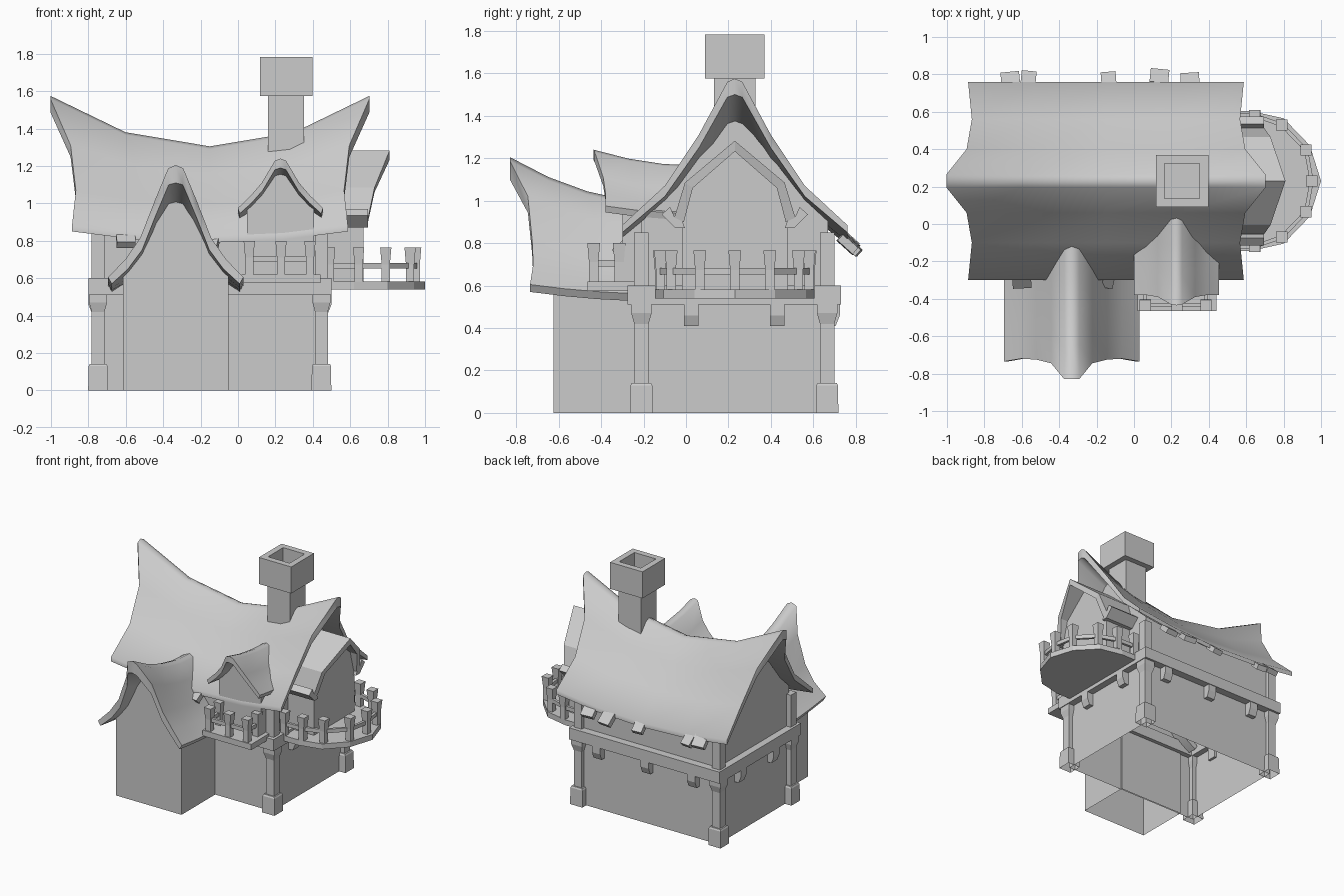
import bpy, bmesh, math
from mathutils import Vector, Matrix

if "Cube" in bpy.data.objects:
    bpy.data.objects.remove(bpy.data.objects["Cube"], do_unlink=True)

GREY = (0.6, 0.6, 0.6, 1)
clay = bpy.data.materials.new("plain grey")
clay.use_nodes = True
clay.diffuse_color = GREY
clay.node_tree.nodes["Principled BSDF"].inputs["Base Color"].default_value = GREY


def loft(name, rings, smooth=False, strip_caps=False, open_side=False, open_start=False):
    """Skin equal closed rings and cap the ends."""
    bm = bmesh.new()
    rows = [[bm.verts.new(p) for p in ring] for ring in rings]
    n = len(rows[0])
    for a, b in zip(rows, rows[1:]):
        for i in range(n - 1 if open_side else n):
            j = (i + 1) % n
            bm.faces.new((a[i], a[j], b[j], b[i]))
    for r in rows[-1:] if open_start else (rows[0], rows[-1]):
        if strip_caps:
            for i in range(n // 2 - 1):
                bm.faces.new((r[i], r[i + 1], r[n - 2 - i], r[n - 1 - i]))
        else:
            bm.faces.new(r)
    bmesh.ops.recalc_face_normals(bm, faces=bm.faces)
    mesh = bpy.data.meshes.new(name)
    bm.to_mesh(mesh)
    bm.free()
    mesh.materials.append(clay)
    if smooth:
        mesh.shade_smooth()
        mesh.set_sharp_from_angle(angle=math.radians(55))
    obj = bpy.data.objects.new(name, mesh)
    bpy.context.collection.objects.link(obj)
    return obj


def prism(name, outline, z0, z1):
    return loft(name, [[(x, y, z) for x, y in outline] for z in (z0, z1)])


def box(name, x0, x1, y0, y1, z0, z1):
    return prism(name, [(x0, y0), (x1, y0), (x1, y1), (x0, y1)], z0, z1)


def turned_square(name, x, y, steps):
    """Square column through (half width, height) steps, open underneath."""
    corners = ((-1, -1), (1, -1), (1, 1), (-1, 1))
    return loft(name, [[(x + h * a, y + h * b, z) for a, b in corners] for h, z in steps], open_start=True)


def bar(name, p, q, wide, tall):
    p, q = Vector(p), Vector(q)
    side = (q - p).cross(Vector((0, 0, 1))).normalized() * wide / 2
    up = Vector((0, 0, tall / 2))
    return loft(name, [[e - side - up, e + side - up, e + side + up, e - side + up] for e in (p, q)])


def place(axis, mid, d, pos, z):
    return (pos, mid + d, z) if axis == "x" else (mid + d, pos, z)


# Roof rows: (distance from ridge, height at the tip, height at the root, reach)
def roof(name, axis, mid, root, rows, thick, stations, smooth=True):
    """Sagging roof; thick is (depth at ridge, depth at eave, inset at eave)."""
    ridge, eave, inset = thick
    rings = []
    for s in stations:
        half = [(d, lo + (hi - lo) * s * s, root + s * r) for d, hi, lo, r in rows]
        top = [(-d, z, p) for d, z, p in reversed(half)] + half[1:]
        under = []
        for d, z, p in top:
            k = d / rows[-1][0]
            under.append((d - inset * k, z - ridge - (eave - ridge) * abs(k), p))
        rings.append([place(axis, mid, d, p, z) for d, z, p in top + under[::-1]])
    return loft(name, rings, smooth, strip_caps=True)


def walls(name, axis, mid, root, rows, half, bottom, positions, drop):
    """Gabled walls, open underneath, whose tops follow the underside of a roof."""
    rings = []
    for pos in positions:
        pts = [(d, lo + (hi - lo) * ((pos - root) / r) ** 2 - drop) for d, hi, lo, r in rows]
        top = [p for p in pts if p[0] < half]
        a, b = top[-1], pts[len(top)]
        k = (half - a[0]) / (b[0] - a[0])
        top += [(half, a[1] + k * (b[1] - a[1])), (half, bottom)]
        ring = [(-d, z) for d, z in reversed(top)] + top[1:]
        rings.append([place(axis, mid, d, pos, z) for d, z in ring])
    return loft(name, rings, open_side=True)


def railing(name, points, z, tall):
    for x, y in points:
        turned_square(name + "_post", x, y, [(0.022, z), (0.022, z + tall * 0.5), (0.03, z + tall)])
    for a, b in zip(points, points[1:]):
        bar(name + "_rail", (*a, z + 0.085), (*b, z + 0.085), 0.02, 0.03)


# Main house
HOUSE_X, HOUSE_Y = -0.15, 0.23
main_rows = [(0, 1.575, 1.305, 0.853), (0.035, 1.56, 1.29, 0.853), (0.17, 1.31, 1.155, 0.745),
             (0.33, 1.07, 1.0, 0.717), (0.53, 0.885, 0.825, 0.737)]
roof("main_roof", "x", HOUSE_Y, HOUSE_X, main_rows, (0.075, 0.035, 0), [-1, -0.53, 0, 0.53, 1])
walls("main_walls", "x", HOUSE_Y, HOUSE_X, main_rows, 0.44, 0, [-0.745, -0.55, -0.15, 0.25, 0.445], 0.045)

# Floor beam ring
for y0, y1 in ((-0.275, -0.17), (0.63, 0.73)):
    box("floor_beam", -0.8, 0.5, y0, y1, 0.51, 0.6)
for x0, x1 in ((-0.8, -0.7), (0.4, 0.5)):
    box("floor_side_beam", x0, x1, -0.17, 0.63, 0.51, 0.6)

for x in (-0.748, 0.446):
    for y in (-0.21, 0.665):
        turned_square("corner_post", x, y, [(0.053, 0), (0.051, 0.13), (0.045, 0.142), (0.034, 0.142),
                      (0.034, 0.42), (0.048, 0.47), (0.048, 0.52), (0.034, 0.52), (0.034, 0.85)])

# Brackets under the floor beam
hook = [(-0.02, 0.41), (0.035, 0.41), (0.055, 0.46), (0.055, 0.52), (-0.02, 0.52)]
for y in (0.025, 0.43):
    for wall_x, side in ((0.445, 1), (-0.745, -1)):
        loft("side_bracket", [[(wall_x + side * d, y + w, z) for d, z in hook] for w in (-0.035, 0.035)])
for x in (0.27, -0.15, -0.55):
    loft("back_bracket", [[(x + w, 0.67 + d, z) for d, z in hook] for w in (-0.035, 0.035)])

# Loose boards tucked under the eaves
for x, y, z, wide, twist in ((-0.66, 0.765, 0.815, 0.1, 0.1), (-0.565, 0.77, 0.805, 0.08, -0.1),
                             (-0.135, 0.765, 0.79, 0.08, 0.08), (0.135, 0.78, 0.785, 0.1, -0.1),
                             (0.3, 0.76, 0.795, 0.1, 0.06), (-0.6, -0.295, 0.81, 0.1, 0.05),
                             (-0.135, -0.295, 0.785, 0.06, -0.2)):
    board = box("eave_board", -wide / 2, wide / 2, -0.048, 0.048, -0.02, 0.02)
    tilt = math.radians(-42 if y > 0 else 42)
    board.matrix_world = (Matrix.Translation((x, y, z)) @ Matrix.Rotation(twist, 4, "Z")
                          @ Matrix.Rotation(tilt, 4, "X"))

# Chimney with a hollow cap
turned_square("chimney", 0.257, 0.23, [(0.097, 1.1), (0.097, 1.575), (0.14, 1.575), (0.14, 1.782),
                                       (0.093, 1.782), (0.093, 1.66)])

# Front wing
wing_rows = [(0, 1.205, 0.99, -0.73), (0.04, 1.188, 0.975, -0.73), (0.11, 1.02, 0.87, -0.645),
             (0.19, 0.815, 0.735, -0.625), (0.27, 0.7, 0.63, -0.62), (0.362, 0.605, 0.56, -0.635)]
roof("wing_roof", "y", -0.333, -0.1, wing_rows, (0.095, 0.035, 0.02), [0, 0.25, 0.5, 0.75, 1])
walls("wing_walls", "y", -0.333, -0.1, wing_rows, 0.283, 0, [-0.2, -0.3, -0.5, -0.625], 0.035)

# Front dormer and its balcony
dormer_rows = [(0, 1.24, 1.165, -0.485), (0.03, 1.228, 1.155, -0.48), (0.1, 1.11, 1.05, -0.44),
               (0.16, 1.04, 0.985, -0.43), (0.228, 0.975, 0.94, -0.43)]
roof("dormer_roof", "y", 0.227, 0.05, dormer_rows, (0.05, 0.03, 0.01), [0, 0.33, 0.66, 1])
walls("dormer_walls", "y", 0.227, 0.05, dormer_rows, 0.18, 0.58, [0.0, -0.15, -0.3], 0.025)
box("front_balcony_floor", 0.02, 0.44, -0.465, -0.2, 0.575, 0.62)
railing("front_balcony", [(0.06, -0.315), (0.06, -0.435), (0.23, -0.435), (0.385, -0.435), (0.385, -0.315)],
        0.62, 0.18)

# Side dormer with a two-pitch roof
side_rows = [(0, 1.282, 1.282, 0.51), (0.235, 1.085, 1.085, 0.43), (0.285, 0.92, 0.92, 0.395)]
roof("side_dormer_roof", "x", HOUSE_Y, 0.3, side_rows, (0.05, 0.02, 0.045), [0, 1], smooth=False)
walls("side_dormer_walls", "x", HOUSE_Y, 0.3, side_rows, 0.25, 0.57, [0.4, 0.67], 0.03)
flare = [(0.25, 0.91), (0.285, 0.925), (0.305, 0.97), (0.345, 0.935), (0.28, 0.87), (0.235, 0.87)]
for side in (-1, 1):
    loft("side_dormer_eave", [[(x, HOUSE_Y + side * d, z) for d, z in flare] for x in (0.4, 0.695)])

# Rounded side balcony
edge = [(0.45, 0.375), (0.62, 0.375), (0.8, 0.335), (0.94, 0.19), (1.0, 0)]
outline = [(x, HOUSE_Y + d) for x, d in edge] + [(x, HOUSE_Y - d) for x, d in edge[-2::-1]]
prism("side_balcony_floor", outline, 0.54, 0.582)
spots = [(0.49, 0.355), (0.645, 0.35), (0.79, 0.3), (0.92, 0.165), (0.95, 0)]
railing("side_balcony", [(x, HOUSE_Y + d) for x, d in spots] + [(x, HOUSE_Y - d) for x, d in spots[-2::-1]],
        0.582, 0.183)
